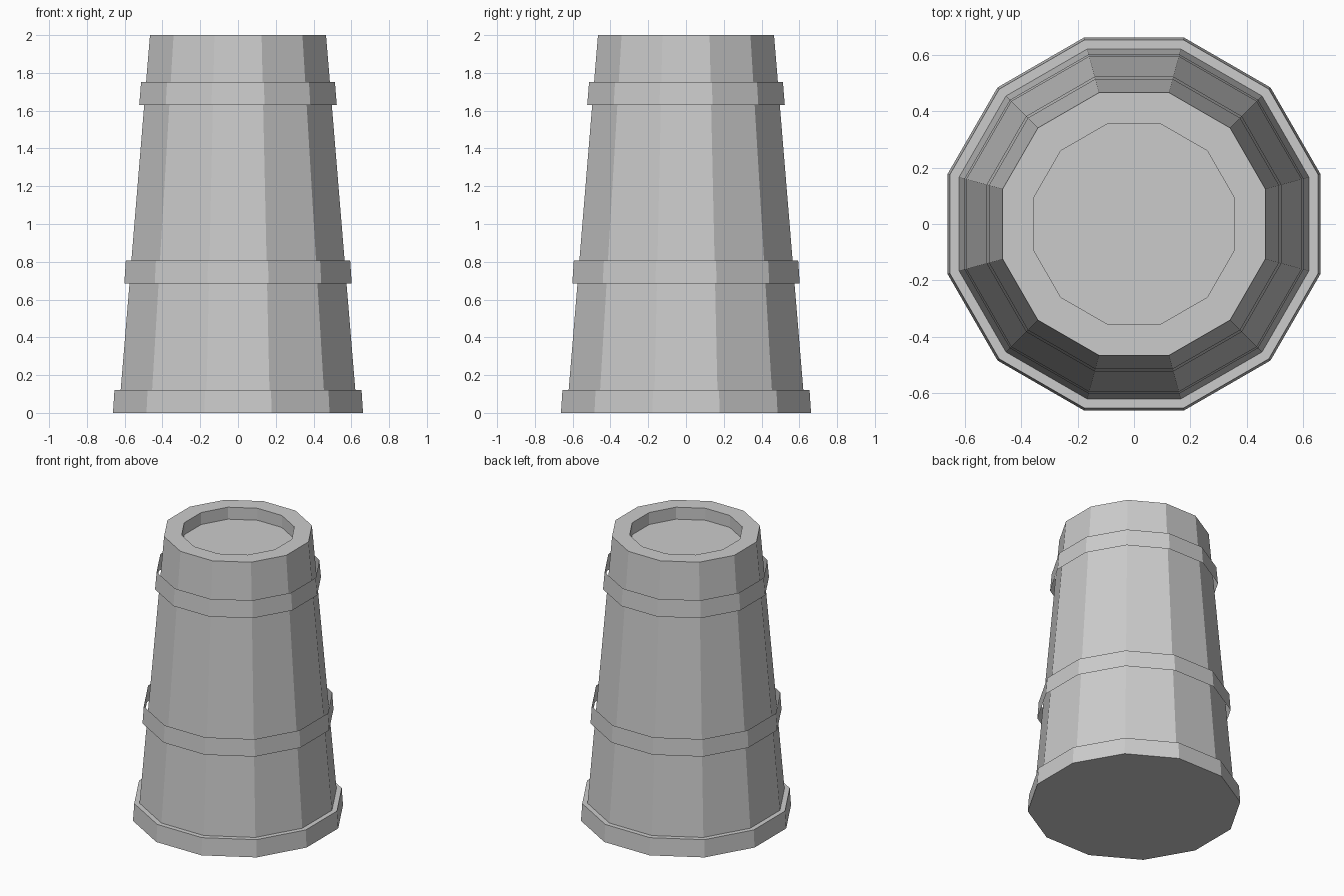
import bpy
import bmesh
import math

SIDES = 12

cube = bpy.data.objects.get("Cube")
if cube:
    bpy.data.objects.remove(cube)

grey = bpy.data.materials.new("plain grey")
grey.use_nodes = True
colour = (0.6, 0.6, 0.6, 1)
grey.diffuse_color = colour
grey.node_tree.nodes["Principled BSDF"].inputs["Base Color"].default_value = colour


def lathe(name, profile, cap_start=False, cap_end=False):
    """Flat-sided turned shape; profile holds (flat-to-centre distance, height)."""
    bm = bmesh.new()
    rings = []
    for apothem, z in profile:
        r = apothem / math.cos(math.pi / SIDES)
        angles = [(i + 0.5) * math.tau / SIDES for i in range(SIDES)]
        rings.append([bm.verts.new((r * math.cos(a), r * math.sin(a), z)) for a in angles])
    for low, high in zip(rings, rings[1:]):
        for i in range(SIDES):
            j = (i + 1) % SIDES
            bm.faces.new((low[i], low[j], high[j], high[i]))
    if cap_start:
        bm.faces.new(rings[0][::-1])
    if cap_end:
        bm.faces.new(rings[-1])
    mesh = bpy.data.meshes.new(name)
    bm.to_mesh(mesh)
    bm.free()
    mesh.materials.append(grey)
    obj = bpy.data.objects.new(name, mesh)
    bpy.context.collection.objects.link(obj)
    return obj


# Tapered body with stepped foot, thick rim and shallow recessed lid
lathe("barrel_body",
      [(0.662, 0), (0.654, 0.122), (0.621, 0.122), (0.466, 2), (0.355, 2), (0.355, 1.915)],
      cap_start=True, cap_end=True)

# Open hoops standing slightly off the staves
lathe("lower_hoop", [(0.602, 0.686), (0.594, 0.806)])
lathe("upper_hoop", [(0.523, 1.63), (0.513, 1.752)])
